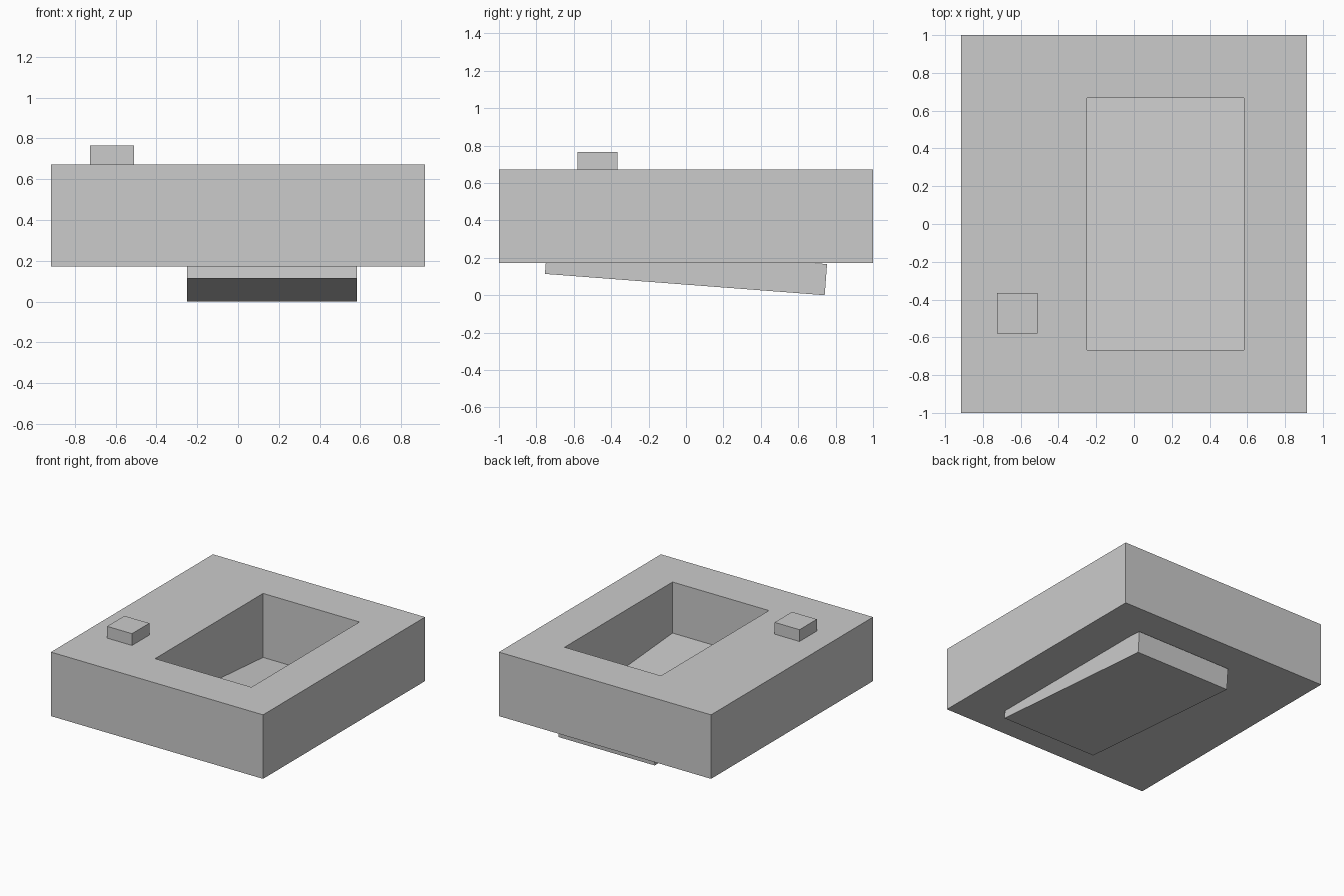
import bpy, math

if "Cube" in bpy.data.objects:
    bpy.data.objects.remove(bpy.data.objects["Cube"])


def box(name, lo, hi):
    """Axis-aligned box between two corners, origin at its centre."""
    centre = [(a + b) / 2 for a, b in zip(lo, hi)]
    size = [b - a for a, b in zip(lo, hi)]
    bpy.ops.mesh.primitive_cube_add(size=1, location=centre)
    ob = bpy.context.object
    ob.name = name
    for v in ob.data.vertices:
        v.co = [c * s for c, s in zip(v.co, size)]
    return ob


BASE, TOP = 0.173, 0.673      # underside and top of the housing
X0, X1 = -0.25, 0.583         # opening and rocker share this width

# Housing with a rectangular opening right through it
housing = box("housing", (-0.9167, -1, BASE), (0.9167, 1, TOP))
cutter = box("opening_cutter", (X0, -0.6667, BASE - 0.2), (X1, 0.6667, TOP + 0.2))
cutter.hide_render = True
cut = housing.modifiers.new("opening", 'BOOLEAN')
cut.operation = 'DIFFERENCE'
cut.solver = 'EXACT'
cut.object = cutter
bpy.context.view_layer.objects.active = housing
bpy.ops.object.modifier_apply(modifier=cut.name)
bpy.data.objects.remove(cutter, do_unlink=True)

# Tilted rocker slab closing the opening, its back lower edge on the ground
tilt = math.radians(4.35)
length, thick = 1.5, 0.1667
mid_z = (length * math.sin(tilt) + thick * math.cos(tilt)) / 2
rocker = box("rocker", (X0, -length / 2, mid_z - thick / 2),
             (X1, length / 2, mid_z + thick / 2))
rocker.rotation_euler.x = -tilt

# Small square button on the housing
box("button", (-0.725, -0.58, TOP - 0.02), (-0.51, -0.366, 0.765))
